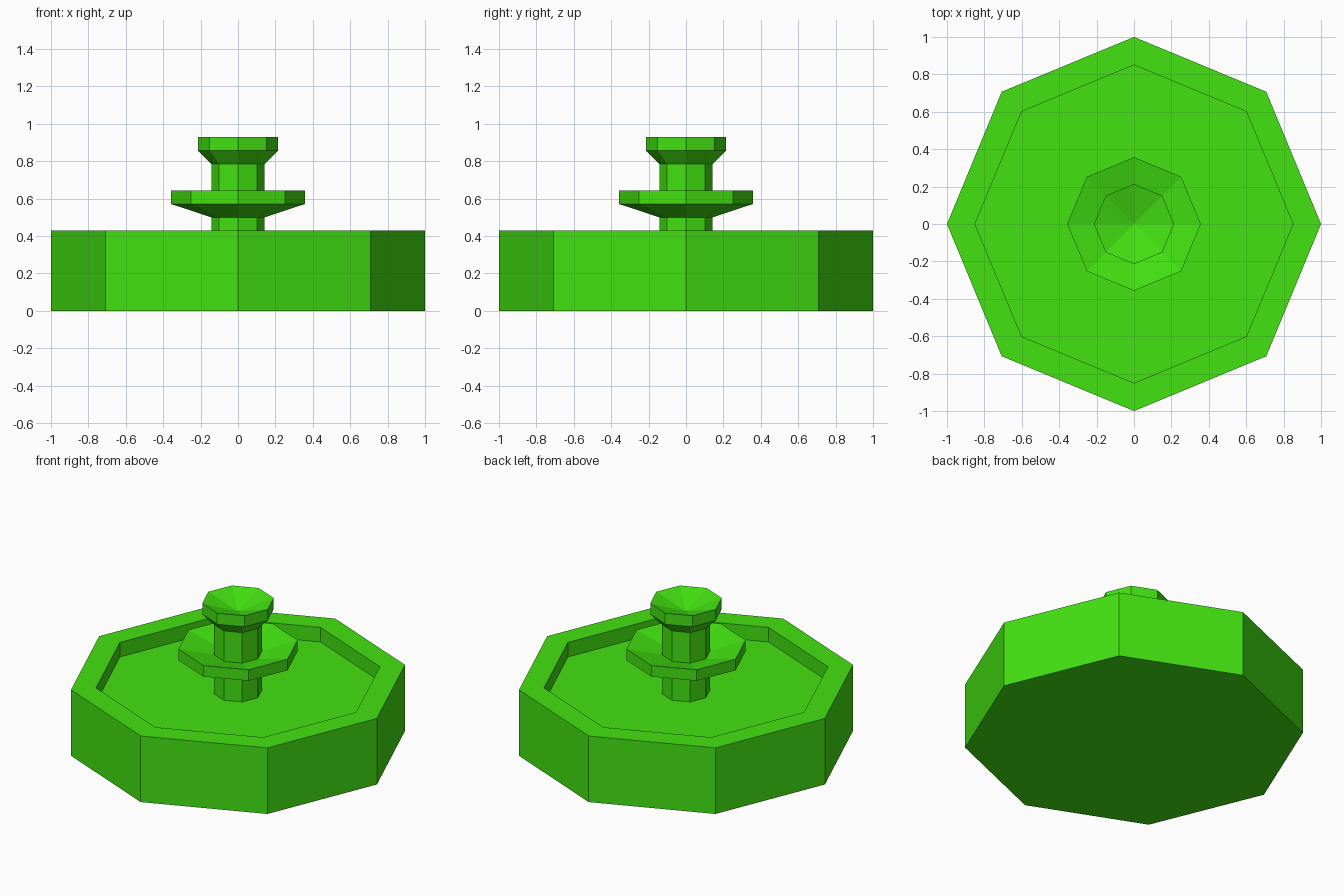
import bpy
import bmesh
from math import cos, sin, tau

SIDES = 8

cube = bpy.data.objects.get("Cube")
if cube:
    bpy.data.objects.remove(cube, do_unlink=True)

# Single flat green
green = bpy.data.materials.new("bright green")
green.use_nodes = True
colour = (0.056, 0.76, 0.0055, 1.0)
green.diffuse_color = colour
green.node_tree.nodes["Principled BSDF"].inputs["Base Color"].default_value = colour


def lathe(name, profile):
    """Revolve (radius, height) points around z into a flat-faced octagonal part."""
    bm = bmesh.new()
    rings = []
    for r, z in profile:
        if r == 0:
            rings.append([bm.verts.new((0, 0, z))] * SIDES)
        else:
            rings.append([bm.verts.new((r * cos(tau * i / SIDES), r * sin(tau * i / SIDES), z))
                          for i in range(SIDES)])
    for low, high in zip(rings, rings[1:]):
        for i in range(SIDES):
            j = (i + 1) % SIDES
            corners = (low[i], low[j], high[j], high[i])
            bm.faces.new(list(dict.fromkeys(corners)))
    mesh = bpy.data.meshes.new(name)
    bm.to_mesh(mesh)
    bm.free()
    mesh.materials.append(green)
    obj = bpy.data.objects.new(name, mesh)
    bpy.context.collection.objects.link(obj)
    return obj


FLOOR, STEM = 0.335, 0.143

# Basin with a raised rim and sunken floor
lathe("basin", [(0, 0), (1, 0), (1, 0.43), (0.85, 0.43), (0.85, FLOOR), (0, FLOOR)])

# Stem, in two sections around the middle dish
lathe("lower_stem", [(STEM, FLOOR), (STEM, 0.5)])
lathe("upper_stem", [(STEM, 0.588), (STEM, 0.786)])

# Middle dish, hollowed towards the stem
lathe("middle_dish", [(STEM, 0.5), (0.357, 0.571), (0.357, 0.643), (STEM, 0.588)])

# Top bowl, hollowed to a point
lathe("top_bowl", [(STEM, 0.786), (0.214, 0.857), (0.214, 0.929), (0, 0.86)])
